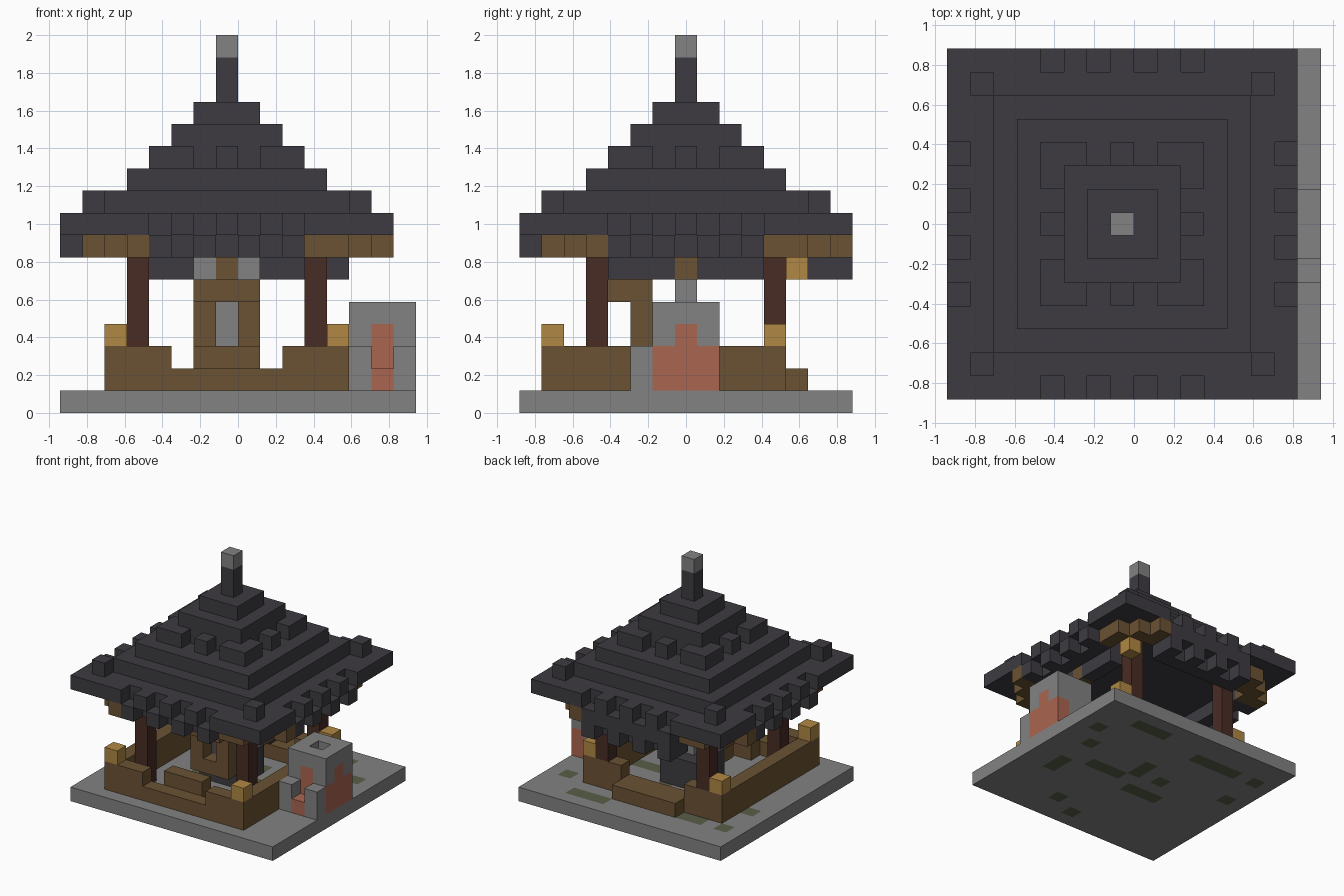
import bpy, bmesh
from mathutils import Vector

old = bpy.data.objects.get("Cube")
if old:
    bpy.data.objects.remove(old, do_unlink=True)

U = 2 / 17                                  # edge of one block
ORIGIN = Vector((-8 * U, -7.5 * U, 0))
MID = 7                                     # block column under the roof peak


def material(name, rgb):
    lin = [((c / 255 + 0.055) / 1.055) ** 2.4 for c in rgb] + [1]
    m = bpy.data.materials.new(name)
    m.use_nodes = True
    m.diffuse_color = lin
    m.node_tree.nodes["Principled BSDF"].inputs["Base Color"].default_value = lin
    return m


STONE = material("grey stone", (130, 130, 130))
TILE = material("charcoal tile", (61, 59, 65))
WOOD = material("brown timber", (107, 82, 51))
POST = material("dark red timber", (72, 44, 36))
GOLD = material("lantern gold", (176, 136, 68))
BRICK = material("fired brick", (170, 101, 79))
MOSS = material("moss", (88, 95, 72))

AXES = [Vector(v) for v in ((1, 0, 0), (-1, 0, 0), (0, 1, 0), (0, -1, 0), (0, 0, 1), (0, 0, -1))]


def box(x, y, z):
    """Blocks in inclusive ranges; a plain number is a single layer."""
    spans = [(a, a) if isinstance(a, int) else a for a in (x, y, z)]
    rx, ry, rz = [range(a, b + 1) for a, b in spans]
    return {(i, j, k) for i in rx for j in ry for k in rz}


def square(r, z):
    return box((MID - r, MID + r), (MID - r, MID + r), z)


def four(cells):
    """Repeat blocks in quarter turns about the roof peak."""
    out = set()
    for _ in range(4):
        cells = {(2 * MID - j, i, k) for i, j, k in cells}
        out |= cells
    return out


def build(name, cells, mat, accents=(), accent_mat=None):
    """Skin a set of blocks with its exposed faces; accents get the second colour."""
    bm = bmesh.new()
    for c in sorted(cells):
        centre = Vector(c) + Vector((0.5, 0.5, 0.5))
        for n in AXES:
            if tuple(int(v) for v in Vector(c) + n) in cells:
                continue
            s = Vector((n.y, n.z, n.x))
            t = n.cross(s)
            ring = [centre + (n + s * a + t * b) / 2 for a, b in ((-1, -1), (1, -1), (1, 1), (-1, 1))]
            f = bm.faces.new([bm.verts.new(ORIGIN + p * U) for p in ring])
            f.material_index = int(c in accents)
    bmesh.ops.remove_doubles(bm, verts=bm.verts, dist=U / 100)
    bmesh.ops.dissolve_limit(bm, angle_limit=0.01, verts=bm.verts, edges=bm.edges, delimit={'MATERIAL'})
    me = bpy.data.meshes.new(name)
    bm.to_mesh(me)
    bm.free()
    me.materials.append(mat)
    if accent_mat:
        me.materials.append(accent_mat)
    ob = bpy.data.objects.new(name, me)
    bpy.context.collection.objects.link(ob)
    return ob


# Stone base with moss patches
moss = (box((10, 12), 13, 0) | box((3, 6), 12, 0) | box((5, 7), 6, 0) | box((9, 11), 7, 0)
        | box(8, (8, 9), 0) | box(13, (5, 6), 0))
moss |= {(i, j, 0) for i, j in ((14, 11), (13, 9), (1, 12), (1, 9), (10, 2), (8, 1), (6, 8))}
build("base_slab", box((0, 15), (0, 14), 0), STONE, moss, MOSS)

# Low wall with sunken middles, bench and back step
wall = box((2, 12), (1, 11), (1, 2)) - box((3, 11), (2, 10), (1, 2))
wall -= box((5, 9), 1, 2) | box((5, 9), 11, 2)
build("low_wall", wall, WOOD)
build("front_bench", box((6, 8), 2, (1, 2)), WOOD)
build("back_step", box((5, 9), 12, 1), WOOD)

# Posts and lanterns
posts, lanterns = set(), box(12, 12, 6)
for px in (3, 11):
    for py in (3, 11):
        posts |= box(px, py, (1, 7))
for lx in (2, 12):
    for ly in (1, 11):
        lanterns |= box(lx, ly, 3)
build("corner_posts", posts - wall, POST)
build("lanterns", lanterns, GOLD)

# Inner shrine: timber frame, stone pillar, dark hearth
frame = box((6, 8), 5, (2, 5)) - box(7, 5, (3, 4))
build("shrine_frame", frame | box((6, 8), 4, 5) | box(7, 5, 6), WOOD)
build("shrine_cap_stones", box(6, 5, 6) | box(8, 5, 6), STONE)
build("shrine_pillar", box(7, 7, (1, 5)), STONE)
build("shrine_hearth", box((6, 8), (6, 8), (1, 2)) - box(7, 7, (1, 2)), TILE)

# Kiln with an open flue and brick mouth
kiln = box((13, 15), (6, 8), (1, 4)) - box(14, 7, (3, 4))
kiln |= box(13, 5, (1, 2)) | box(15, 5, (1, 2)) | box(14, 5, 1)
bricks = box(15, (6, 8), (1, 2)) | box(15, 7, 3) | box(14, 6, (1, 3)) | box(14, 5, 1) | box(14, 7, (1, 2))
build("kiln", kiln, STONE, bricks, BRICK)

# Stepped timber brackets under the roof corners
bracket = {(11, 1, 7), (12, 1, 7), (12, 2, 7), (13, 2, 7), (13, 3, 7), (14, 3, 7)}
build("corner_brackets", four(bracket), WOOD)

# Stepped roof with a toothed eave
notches = {(i, 0, 8) for i in (4, 6, 8, 10)}
teeth = {(i, 0, 7) for i in (4, 6, 8, 10)}
roof = square(7, 8) - four(notches)
roof |= square(5, 9) | four(box(1, 1, 9)) | square(4, 10)
roof |= square(2, (11, 12)) | square(1, 13) | box(7, 7, (14, 15))
roof |= four(box((4, 5), 4, 11) | box((9, 10), 4, 11) | box(4, 5, 11) | box(7, 4, 11))
roof |= four(teeth | box((4, 10), 1, 7))
# Deeper hanging eaves at the back and beside the kiln
roof |= box((4, 10), 13, 6) | {(i, 14, 6) for i in (4, 6, 8, 10)} | box((4, 10), 14, 7)
roof |= box(12, (4, 10), (6, 7)) - box(12, 7, 6)
build("roof", roof, TILE)
build("eave_peg", box(12, 7, 6), WOOD)
build("finial", box(7, 7, 16), STONE)
